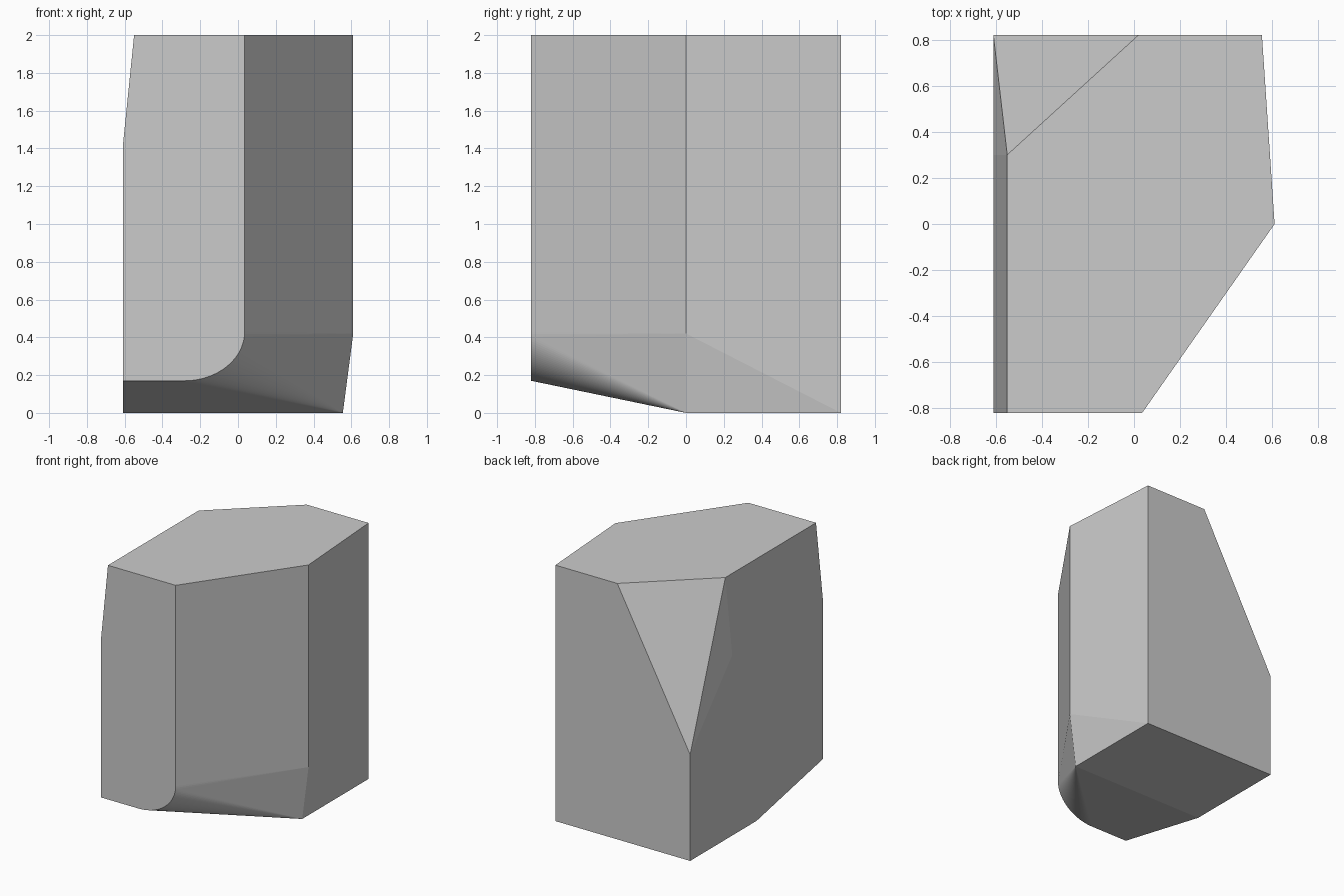
import bpy, bmesh, math

if "Cube" in bpy.data.objects:
    bpy.data.objects.remove(bpy.data.objects["Cube"])

X0, X1, Y, H = -0.61, 0.61, 0.82, 2.0   # left, right, half depth, height
XB = 0.555                              # right edge at the back and base

# Corners of the faceted block; the solid is their convex hull
corners = [
    # top outline
    (-0.55, -Y, H), (0.035, -Y, H), (X1, 0, H), (XB, Y, H), (0.02, Y, H), (-0.55, 0.30, H),
    # left chamfer and the cut back-left corner
    (X0, -Y, 1.41), (X0, 0.30, 1.41), (X0, Y, 0.83),
    # flat base, raised front toe and right shoulder
    (X0, Y, 0), (XB, Y, 0), (X0, 0, 0), (XB, 0, 0), (X0, -Y, 0.17), (X1, 0, 0.42),
]

# Rounded lower right corner of the front face
STEPS = 32
for i in range(STEPS + 1):
    a = math.pi / 2 * i / STEPS
    corners.append((-0.285 + 0.32 * math.sin(a), -Y, 0.43 - 0.26 * math.cos(a)))

bm = bmesh.new()
for c in corners:
    bm.verts.new(c)
bmesh.ops.convex_hull(bm, input=bm.verts[:])
bmesh.ops.dissolve_limit(bm, angle_limit=math.radians(0.3), verts=bm.verts[:], edges=bm.edges[:])
bmesh.ops.recalc_face_normals(bm, faces=bm.faces[:])

mesh = bpy.data.meshes.new("faceted_block")
bm.to_mesh(mesh)
bm.free()

grey = bpy.data.materials.new("light grey")
grey.diffuse_color = (0.6, 0.6, 0.6, 1)
grey.use_nodes = True
grey.node_tree.nodes["Principled BSDF"].inputs["Base Color"].default_value = grey.diffuse_color
mesh.materials.append(grey)

block = bpy.data.objects.new("faceted_block", mesh)
bpy.context.collection.objects.link(block)
